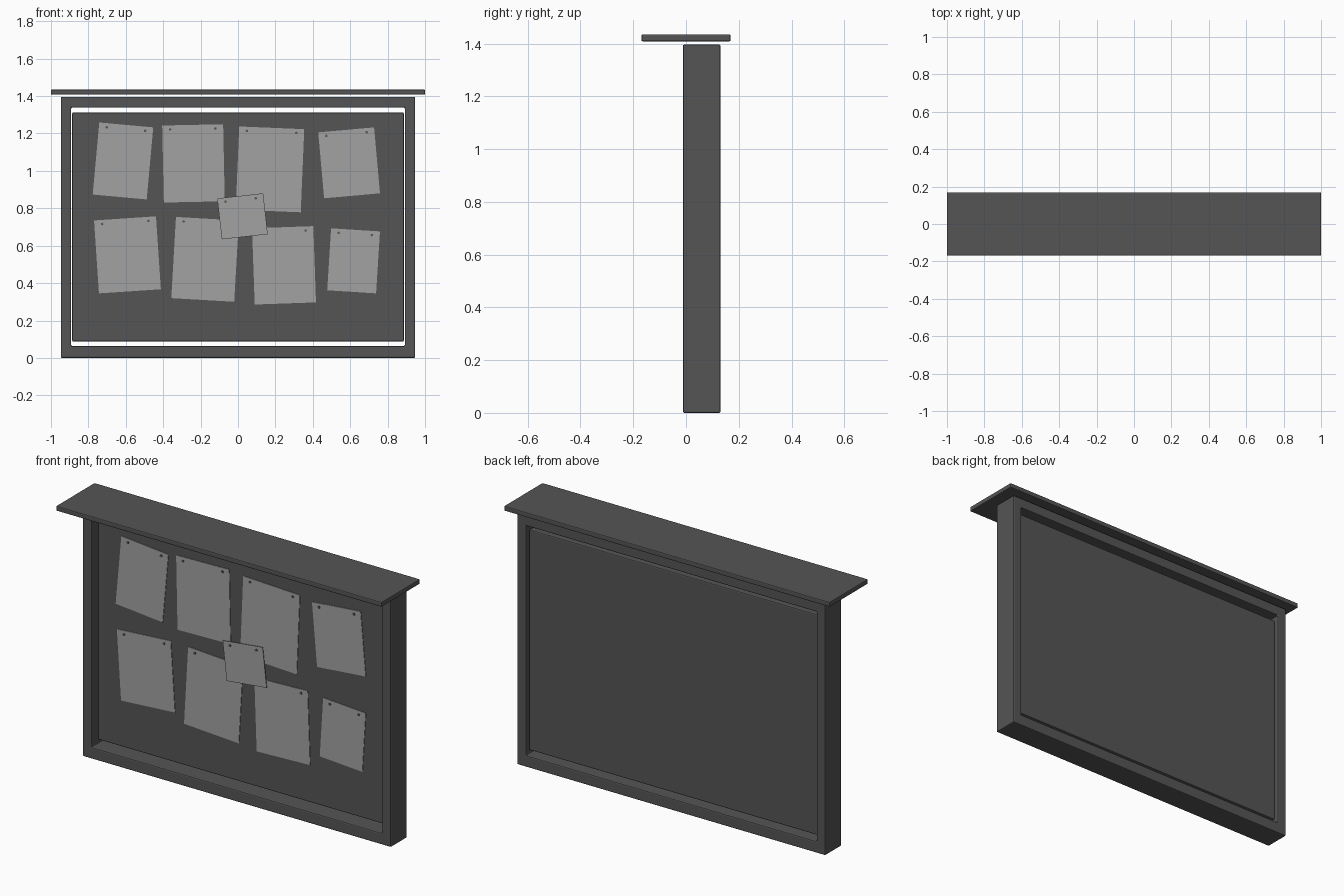
import bpy, bmesh, math
from mathutils import Matrix, Vector

if "Cube" in bpy.data.objects:
    bpy.data.objects.remove(bpy.data.objects["Cube"])


def material(name, v):
    m = bpy.data.materials.new(name)
    m.diffuse_color = (v, v, v, 1)
    m.use_nodes = True
    m.node_tree.nodes["Principled BSDF"].inputs["Base Color"].default_value = m.diffuse_color
    return m


WOOD = material("dark wood", 0.09)
PAPER = material("grey paper", 0.36)
PIN = material("dark pin", 0.1)


def add_object(name, bm, mat, bevel=0.0):
    bmesh.ops.recalc_face_normals(bm, faces=bm.faces)
    me = bpy.data.meshes.new(name)
    bm.to_mesh(me)
    bm.free()
    me.materials.append(mat)
    ob = bpy.data.objects.new(name, me)
    bpy.context.collection.objects.link(ob)
    if bevel:
        b = ob.modifiers.new("edge_bevel", 'BEVEL')
        b.width = bevel
        b.segments = 2
        b.limit_method = 'ANGLE'
    return ob


def box(name, x, y, z, mat, bevel=0.0):
    bm = bmesh.new()
    size = [b - a for a, b in (x, y, z)]
    mid = [(a + b) / 2 for a, b in (x, y, z)]
    bmesh.ops.create_cube(bm, size=1, matrix=Matrix.Translation(mid) @ Matrix.Diagonal((*size, 1)))
    return add_object(name, bm, mat, bevel)


# Frame: rectangular ring with a rectangular opening
def ring(bm, hx, z0, z1, y):
    return [bm.verts.new((x, y, z)) for x, z in ((-hx, z0), (hx, z0), (hx, z1), (-hx, z1))]


bm = bmesh.new()
Y0, Y1 = -0.012, 0.131
loops = [ring(bm, 0.947, 0, 1.396, Y0), ring(bm, 0.892, 0.064, 1.338, Y0),
         ring(bm, 0.892, 0.064, 1.338, Y1), ring(bm, 0.947, 0, 1.396, Y1)]
for k in range(4):
    a, b = loops[k], loops[(k + 1) % 4]
    for i in range(4):
        j = (i + 1) % 4
        bm.faces.new((a[i], a[j], b[j], b[i]))
add_object("frame", bm, WOOD, 0.006)

# Back panel and roof board
PANEL_Y = 0.04
box("back_panel", (-0.887, 0.887), (PANEL_Y, 0.11), (0.088, 1.312), WOOD, 0.006)
box("roof_board", (-1, 1), (-0.169, 0.169), (1.408, 1.435), WOOD, 0.005)


# Pinned sheets: centre x, centre z, width, height, tilt in degrees, lift off the panel
sheets = [
    (-0.615, 1.053, 0.290, 0.387, -5.2, 0.0),
    (-0.238, 1.040, 0.326, 0.412, 1.2, 0.0),
    (0.171, 1.008, 0.348, 0.445, -2.4, 0.0),
    (0.594, 1.043, 0.300, 0.354, 5.1, 0.0),
    (-0.591, 0.551, 0.332, 0.391, 3.8, 0.0),
    (-0.176, 0.527, 0.337, 0.435, -3.3, 0.0),
    (0.246, 0.495, 0.328, 0.408, 2.0, 0.0),
    (0.618, 0.519, 0.262, 0.332, -3.6, 0.0),
    (0.024, 0.757, 0.247, 0.220, 6.4, 0.012),
]
for n, (x, z, w, h, tilt, lift) in enumerate(sheets, 1):
    front = PANEL_Y - 0.004 - lift
    place = Matrix.Translation((x, front, z)) @ Matrix.Rotation(-math.radians(tilt), 4, 'Y')
    name = "small_note" if lift else f"paper_sheet_{n}"
    box(name, (-w / 2, w / 2), (0, 0.003), (-h / 2, h / 2), PAPER).matrix_world = place
    # two pins near the top corners
    bm = bmesh.new()
    for s in (-1, 1):
        pos = Vector((s * (w / 2 - 0.042), 0, h / 2 - 0.022))
        bmesh.ops.create_cone(bm, cap_ends=True, segments=10, radius1=0.007, radius2=0.007, depth=0.008,
                              matrix=Matrix.Translation(pos) @ Matrix.Rotation(math.pi / 2, 4, 'X'))
    add_object(f"pins_{n}", bm, PIN).matrix_world = place
